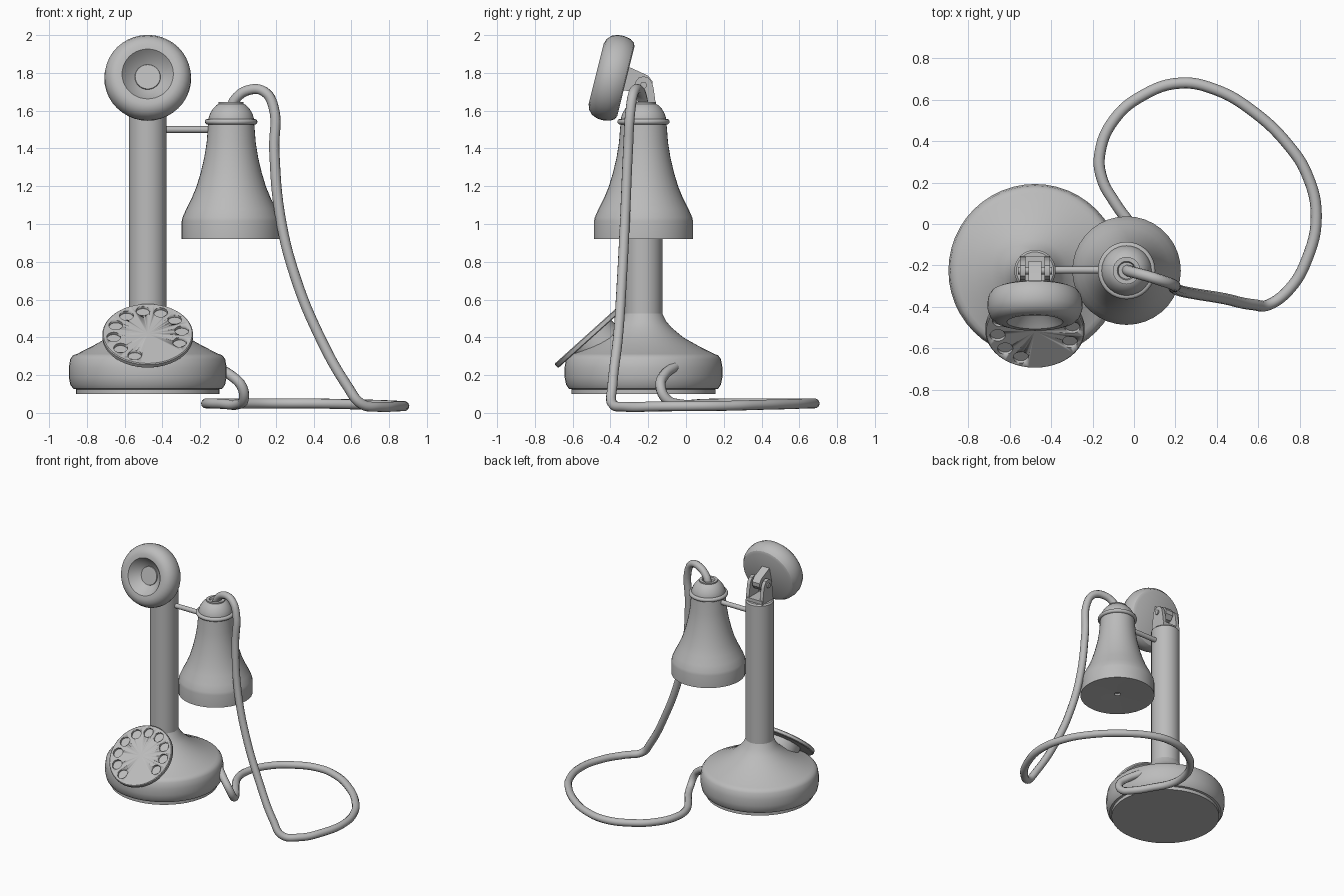
import bpy, bmesh
from math import radians, cos, sin, tau
from mathutils import Vector, Matrix

cube = bpy.data.objects.get("Cube")
if cube:
    bpy.data.objects.remove(cube, do_unlink=True)

grey = bpy.data.materials.new("plain grey")
grey.use_nodes = True
GREY = (0.5, 0.5, 0.5, 1)
grey.diffuse_color = GREY
grey.node_tree.nodes["Principled BSDF"].inputs["Base Color"].default_value = GREY

STAND_X, MID_Y = -0.478, -0.225
BELL_X = -0.036


def finish(name, bm, loc=(0, 0, 0), tilt=0, angle=35):
    """Turn a bmesh into a shaded, coloured object."""
    bmesh.ops.recalc_face_normals(bm, faces=bm.faces)
    mesh = bpy.data.meshes.new(name)
    bm.to_mesh(mesh)
    bm.free()
    ob = bpy.data.objects.new(name, mesh)
    bpy.context.collection.objects.link(ob)
    ob.location = loc
    ob.rotation_euler.x = radians(tilt)
    mesh.materials.append(grey)
    smooth(ob, angle)
    return ob


def smooth(ob, angle=35):
    bpy.ops.object.select_all(action='DESELECT')
    ob.select_set(True)
    bpy.context.view_layer.objects.active = ob
    bpy.ops.object.shade_smooth_by_angle(angle=radians(angle))


def lathe(name, profile, loc, tilt=0, steps=36, angle=35):
    """Spin a (radius, height) profile around the local z axis."""
    bm = bmesh.new()
    verts = [bm.verts.new((r, 0, z)) for r, z in profile]
    edges = [bm.edges.new(pair) for pair in zip(verts, verts[1:])]
    bmesh.ops.spin(bm, geom=verts + edges, axis=(0, 0, 1), cent=(0, 0, 0),
                   angle=tau, steps=steps, use_duplicate=False)
    bmesh.ops.remove_doubles(bm, verts=bm.verts, dist=0.0005)
    return finish(name, bm, loc, tilt, angle)


def plate(name, outline, x0, x1):
    """Extrude a (y, z) outline from x0 to x1."""
    bm = bmesh.new()
    face = bm.faces.new([bm.verts.new((x0, y, z)) for y, z in outline])
    new = bmesh.ops.extrude_face_region(bm, geom=[face])["geom"]
    bmesh.ops.translate(bm, vec=(x1 - x0, 0, 0),
                        verts=[v for v in new if isinstance(v, bmesh.types.BMVert)])
    return finish(name, bm)


def rod(name, x0, x1, y, z, radius):
    """Round bar along x."""
    bm = bmesh.new()
    bmesh.ops.create_cone(bm, cap_ends=True, segments=16, radius1=radius,
                          radius2=radius, depth=x1 - x0,
                          matrix=Matrix.Rotation(radians(90), 4, 'Y'))
    return finish(name, bm, ((x0 + x1) / 2, y, z))


# Stand: foot, rounded body and flared shoulder
lathe("stand_base", [
    (0, .1), (.38, .1), (.38, .125), (.395, .128), (.41, .15), (.418, .19),
    (.418, .24), (.41, .285), (.395, .305), (.375, .312), (.29, .355),
    (.21, .4), (.15, .45), (.12, .485), (.098, .53), (0, .53)],
    (STAND_X, MID_Y, 0), steps=48)
lathe("column", [(0, .45), (.1, .45), (.1, 1.6), (.09, 1.61), (0, 1.61)],
      (STAND_X, MID_Y, 0))

# Dial with ten finger holes, on a short housing
DIAL = Vector((STAND_X, -.512, .412))
TILT = 42
lathe("dial_housing", [(0, -.16), (.14, -.16), (.14, -.005), (0, -.005)], DIAL, TILT)
dial = lathe("dial", [(0, -.02), (.235, -.02), (.24, -.015), (.24, .005),
                      (.235, .01), (0, .01)], DIAL, TILT, steps=48)
bm = bmesh.new()
for i in range(10):
    a = radians(-22 + 30 * i)
    spot = Matrix.Translation((.182 * cos(a), .182 * sin(a), .01))
    bmesh.ops.create_cone(bm, cap_ends=True, segments=20, radius1=.037,
                          radius2=.037, depth=.034, matrix=spot)
cutter = finish("hole_cutter", bm, DIAL, TILT)
cutter.hide_render = True
cut = dial.modifiers.new("holes", 'BOOLEAN')
cut.operation = 'DIFFERENCE'
cut.solver = 'EXACT'
cut.object = cutter
smooth(dial)
bpy.ops.object.convert(target='MESH')
bpy.data.objects.remove(cutter, do_unlink=True)

# Mouthpiece: rounded drum with a funnel in its face
lathe("mouthpiece", [
    (0, -.08), (.19, -.08), (.208, -.072), (.223, -.05), (.23, -.015),
    (.228, .02), (.215, .052), (.192, .073), (.165, .082), (.136, .08),
    (.128, .07), (.1, .035), (.068, .012), (.066, .018), (0, .018)],
    (STAND_X, -.396, 1.775), 76, steps=40, angle=30)

# Hinge bracket: foot, two cheeks, middle lug and pin
plate("bracket_foot", [(-.155, 1.6), (-.155, 1.635), (-.29, 1.635), (-.29, 1.6)],
      STAND_X - .07, STAND_X + .07)
cheek = [(-.155, 1.6), (-.172, 1.72), (-.18, 1.75), (-.2, 1.775), (-.225, 1.782),
         (-.25, 1.775), (-.27, 1.75), (-.29, 1.6)]
for side, name in ((-1, "right"), (1, "left")):
    x = STAND_X + side * .06
    plate("bracket_cheek_" + name, cheek, x - .013, x + .013)
plate("mouthpiece_lug", [(-.31, 1.835), (-.2, 1.785), (-.178, 1.755), (-.18, 1.725),
                         (-.205, 1.695), (-.235, 1.69), (-.34, 1.71)],
      STAND_X - .032, STAND_X + .032)
rod("hinge_pin", STAND_X - .083, STAND_X + .083, -.225, 1.735, .018)

# Hanging receiver and the hook bar that carries it
lathe("receiver_bell", [
    (0, .945), (.018, .945), (.022, .932), (.245, .92), (.262, .92), (.262, 1.015),
    (.258, 1.035), (.238, 1.08), (.21, 1.135), (.185, 1.195), (.162, 1.27),
    (.143, 1.35), (.13, 1.43), (.122, 1.53), (0, 1.53)],
    (BELL_X, MID_Y, 0), steps=36)
lathe("receiver_collar", [(.11, 1.528), (.13, 1.528), (.137, 1.534), (.139, 1.543),
                          (.135, 1.552), (.127, 1.556), (.11, 1.556)],
      (BELL_X, MID_Y, 0), angle=60)
lathe("receiver_cap", [
    (0, 1.53), (.122, 1.53), (.12, 1.56), (.112, 1.585), (.097, 1.61),
    (.078, 1.63), (.066, 1.636), (.066, 1.645), (.045, 1.645), (.04, 1.63), (0, 1.63)],
    (BELL_X, MID_Y, 0))
rod("hook_bar", -.4, -.12, -.222, 1.5, .018)

# Cord from the receiver, looping over the floor to the base
path = [
    (-.036, -.222, 1.61), (-.015, -.23, 1.66), (.06, -.25, 1.71), (.14, -.275, 1.7),
    (.188, -.292, 1.62), (.192, -.307, 1.39), (.222, -.322, 1.05), (.3, -.338, .73),
    (.434, -.36, .4), (.58, -.39, .14), (.65, -.39, .05), (.75, -.315, .032),
    (.835, -.17, .034), (.88, .04, .036), (.835, .24, .038), (.75, .375, .042),
    (.58, .54, .046), (.39, .65, .05), (.22, .68, .05), (.05, .625, .05),
    (-.095, .505, .05), (-.165, .34, .05), (-.155, .22, .05), (-.09, .1, .048),
    (0, -.03, .046), (.03, -.1, .07), (.02, -.135, .14), (-.04, -.115, .2),
    (-.12, -.06, .245)]
curve = bpy.data.curves.new("cord", 'CURVE')
curve.dimensions = '3D'
curve.bevel_depth = .027
curve.bevel_resolution = 3
curve.resolution_u = 6
curve.use_fill_caps = True
spline = curve.splines.new('BEZIER')
spline.bezier_points.add(len(path) - 1)
for point, co in zip(spline.bezier_points, path):
    point.co = co
    point.handle_left_type = point.handle_right_type = 'AUTO'
curve.materials.append(grey)
cord = bpy.data.objects.new("cord", curve)
bpy.context.collection.objects.link(cord)
bpy.ops.object.select_all(action='DESELECT')
cord.select_set(True)
bpy.context.view_layer.objects.active = cord
bpy.ops.object.convert(target='MESH')
smooth(bpy.context.view_layer.objects.active, 50)
